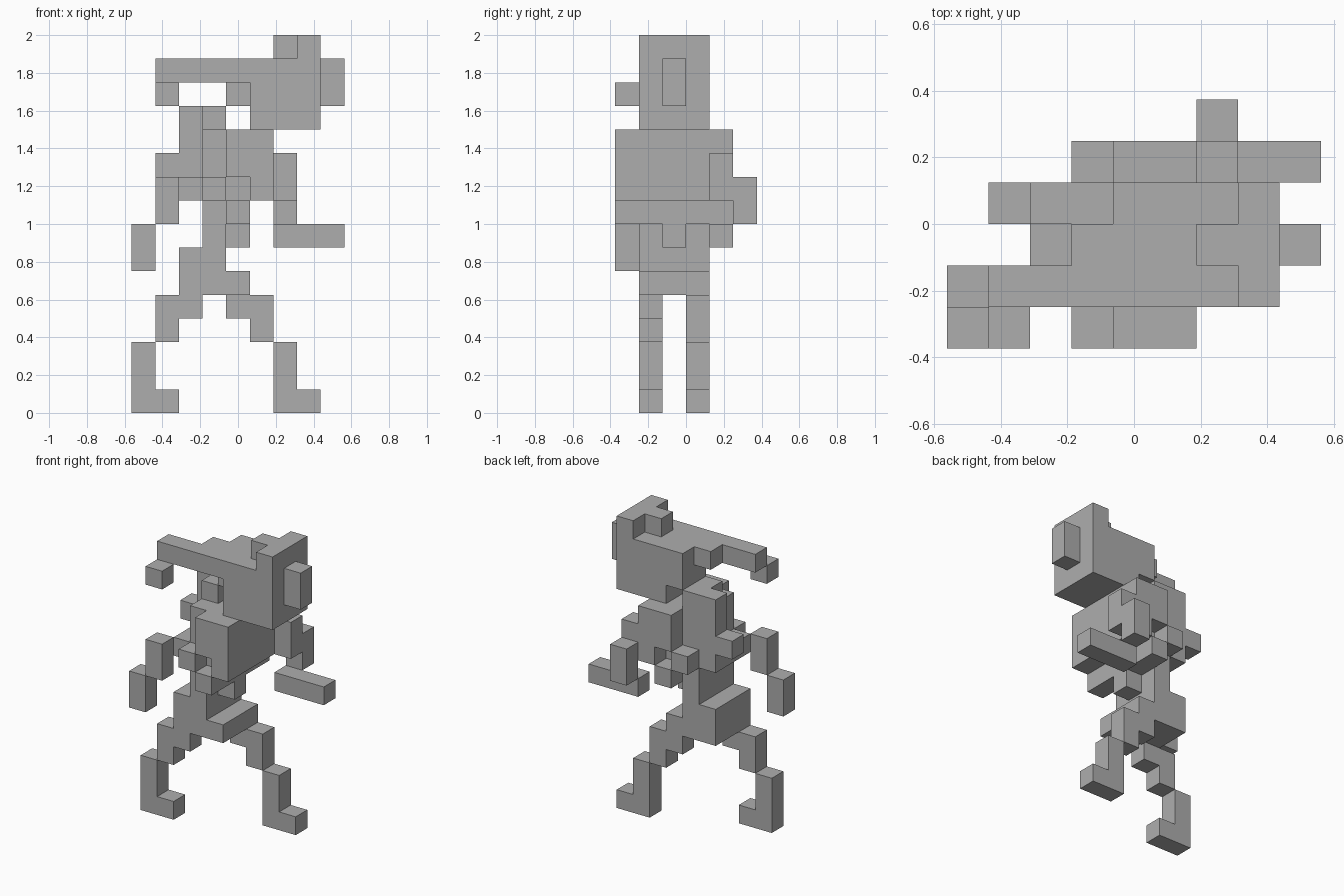
import bpy
import bmesh
from mathutils import Vector
from itertools import product

cube = bpy.data.objects.get("Cube")
if cube:
    bpy.data.objects.remove(cube, do_unlink=True)

UNIT = 0.125
ORIGIN = Vector((-4.5, -3, 0))

grey = bpy.data.materials.new("plain grey")
grey.use_nodes = True
COLOR = (0.42, 0.42, 0.42, 1)
grey.diffuse_color = COLOR
grey.node_tree.nodes["Principled BSDF"].inputs["Base Color"].default_value = COLOR

parts = {}


def block(name, x, y, z):
    """Fill a run of unit cells; each argument is (first, last) or one index."""
    spans = [(s, s) if isinstance(s, int) else s for s in (x, y, z)]
    cells = product(*(range(a, b + 1) for a, b in spans))
    parts.setdefault(name, set()).update(cells)


body = (1, 3)      # width of the trunk
wide = (0, 4)      # width of the chest

# Head, swept-back skull, crest and snout
block("head", (5, 7), body, (12, 14))
block("head", 4, (2, 3), 13)
for row, start in enumerate((1, 3, 4), start=1):
    block("skull", (start, 7), row, 14)
block("skull_tip", 1, 0, 13)
block("crest", 7, body, 15)
block("crest", 6, 2, 15)
block("snout", 8, 2, (13, 14))

# Chest, ribs and back
block("chest", 5, wide, (9, 11))
block("chest", 4, wide, (10, 11))
block("chest", 4, body, 9)
block("ribs", 4, wide, 8)
block("ribs", 4, 2, 7)
block("back", 3, body, (9, 11))
block("back", 3, (2, 3), 12)
block("back", 2, 3, (9, 12))
block("back", 2, body, 9)
block("back_spike", 1, 3, 10)
for side in wide:
    block("rear_ribs", 3, side, 9)

# Spine and pelvis
block("spine", 3, body, (7, 8))
block("pelvis", (2, 3), body, (5, 6))
block("pelvis", 4, body, 5)

# Arms
block("rear_arm", 1, 0, (8, 9))
block("rear_hand", 0, 0, (6, 7))
block("front_upper_arm", 6, 4, (9, 10))
block("front_elbow", 6, 5, (8, 9))
block("front_forearm", (6, 8), 4, 7)


# Legs in mid stride
def leg(name, y, hip, knee, ankle):
    block(name + "_thigh", hip, y, 4)
    block(name + "_thigh", knee, y, (3, 4))
    block(name + "_shin", ankle, y, (0, 2))
    block(name + "_foot", ankle + 1, y, 0)


leg("rear_leg", 1, hip=2, knee=1, ankle=0)
leg("front_leg", 3, hip=4, knee=5, ankle=6)

# Turn the cells of each part into an outer skin with flat merged faces
filled = set().union(*parts.values())


def cell_faces(cell):
    for axis, sign in product(range(3), (-1, 1)):
        near = list(cell)
        near[axis] += sign
        if tuple(near) in filled:
            continue
        n, u = Vector(), Vector()
        n[axis] = sign
        u[(axis + 1) % 3] = 1
        v = n.cross(u)
        mid = Vector(cell) + Vector((0.5, 0.5, 0.5)) + n / 2
        yield [(mid + (u * a + v * b) / 2 + ORIGIN) * UNIT
               for a, b in ((-1, -1), (1, -1), (1, 1), (-1, 1))]


for name, cells in parts.items():
    bm = bmesh.new()
    for cell in sorted(cells):
        for corners in cell_faces(cell):
            bm.faces.new([bm.verts.new(c) for c in corners])
    bmesh.ops.remove_doubles(bm, verts=bm.verts, dist=0.001)
    bmesh.ops.dissolve_limit(bm, angle_limit=0.01, verts=bm.verts, edges=bm.edges)
    mesh = bpy.data.meshes.new(name)
    bm.to_mesh(mesh)
    bm.free()
    mesh.materials.append(grey)
    bpy.context.collection.objects.link(bpy.data.objects.new(name, mesh))
